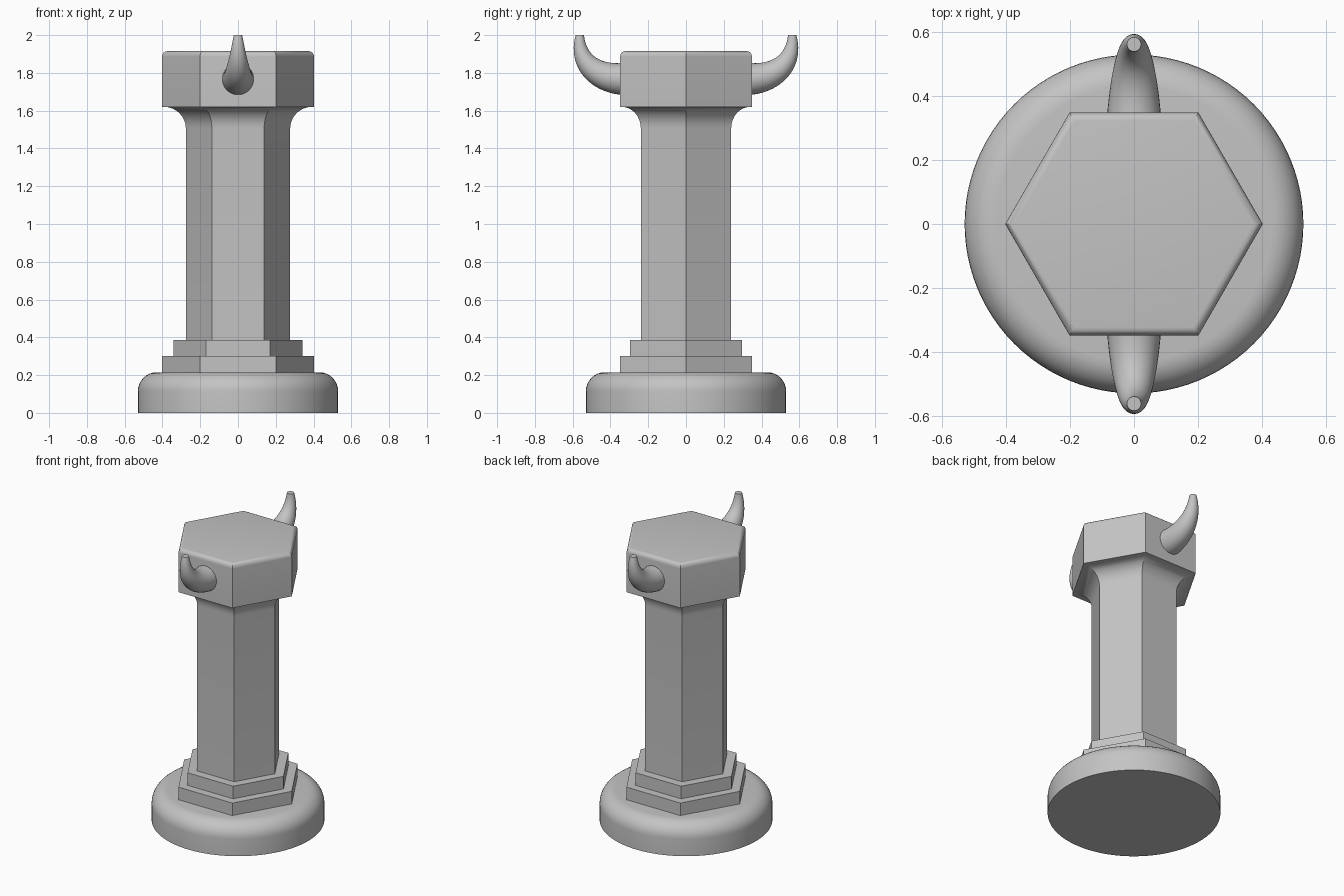
import bpy, bmesh
from math import cos, sin, pi, radians
from mathutils import Vector

cube = bpy.data.objects.get("Cube")
if cube:
    bpy.data.objects.remove(cube, do_unlink=True)

stone = bpy.data.materials.new("grey_stone")
stone.use_nodes = True
GREY = (0.55, 0.55, 0.55, 1)
stone.diffuse_color = GREY
stone.node_tree.nodes["Principled BSDF"].inputs["Base Color"].default_value = GREY


def loft(name, rings, smooth_angle=30):
    """Skin a list of equal-sized point rings and cap both ends."""
    bm = bmesh.new()
    loops = [[bm.verts.new(p) for p in ring] for ring in rings]
    n = len(loops[0])
    for a, b in zip(loops, loops[1:]):
        for i in range(n):
            j = (i + 1) % n
            bm.faces.new((a[i], a[j], b[j], b[i]))
    bm.faces.new(loops[0][::-1])
    bm.faces.new(loops[-1])
    bmesh.ops.recalc_face_normals(bm, faces=bm.faces)
    mesh = bpy.data.meshes.new(name)
    bm.to_mesh(mesh)
    bm.free()
    mesh.materials.append(stone)
    obj = bpy.data.objects.new(name, mesh)
    bpy.context.collection.objects.link(obj)
    bpy.ops.object.select_all(action='DESELECT')
    obj.select_set(True)
    bpy.context.view_layer.objects.active = obj
    bpy.ops.object.shade_smooth_by_angle(angle=radians(smooth_angle))
    return obj


def turned(name, profile, sides):
    """Upright solid from (radius, z) pairs with a regular polygon plan."""
    angles = [2 * pi * i / sides for i in range(sides)]
    return loft(name, [[(r * cos(a), r * sin(a), z) for a in angles]
                       for r, z in profile])


def arc(r, z, rad_r, rad_z, start, end, steps=8):
    """Elliptical arc of profile points, angles in degrees."""
    turns = [radians(start + (end - start) * i / steps) for i in range(steps + 1)]
    return [(r + rad_r * cos(t), z + rad_z * sin(t)) for t in turns]


# Round base with a soft upper rim
turned("round_base", [(0.53, 0)] + arc(0.43, 0.115, 0.1, 0.1, 0, 90), 96)

# Stepped hexagonal plinth
turned("lower_step", [(0.403, 0.2), (0.403, 0.3)], 6)
turned("upper_step", [(0.341, 0.3), (0.341, 0.385)], 6)

# Hexagonal shaft, flaring out under the head
turned("shaft", [(0.276, 0.385)] + arc(0.391, 1.505, 0.115, 0.115, 180, 90), 6)

# Hexagonal head with a rounded top edge
turned("head", [(0.403, 1.62)] + arc(0.373, 1.885, 0.03, 0.03, 0, 90, 6), 6)


# Tapered horns curving up from the front and back faces
def horn(name, side, steps=20, sides=32):
    start, bend, pull, tip = (Vector(p) for p in (
        (0.32, 1.767), (0.48, 1.767), (0.575, 1.86), (0.562, 2.0)))
    rings = []
    for k in range(steps + 1):
        t = k / steps
        u = 1 - t
        c = u**3 * start + 3 * u * u * t * bend + 3 * u * t * t * pull + t**3 * tip
        d = (u * u * (bend - start) + 2 * u * t * (pull - bend)
             + t * t * (tip - pull)).normalized()
        if k == steps:
            d = Vector((0, 1))
        r = 0.022 + 0.063 * (1 - t ** 1.3)
        ring = []
        for i in range(sides):
            a = 2 * pi * i / sides
            off = r * sin(a)
            ring.append((r * cos(a), side * (c.x - d.y * off), c.y + d.x * off))
        rings.append(ring)
    return loft(name, rings, 40)


horn("front_horn", -1)
horn("back_horn", 1)
